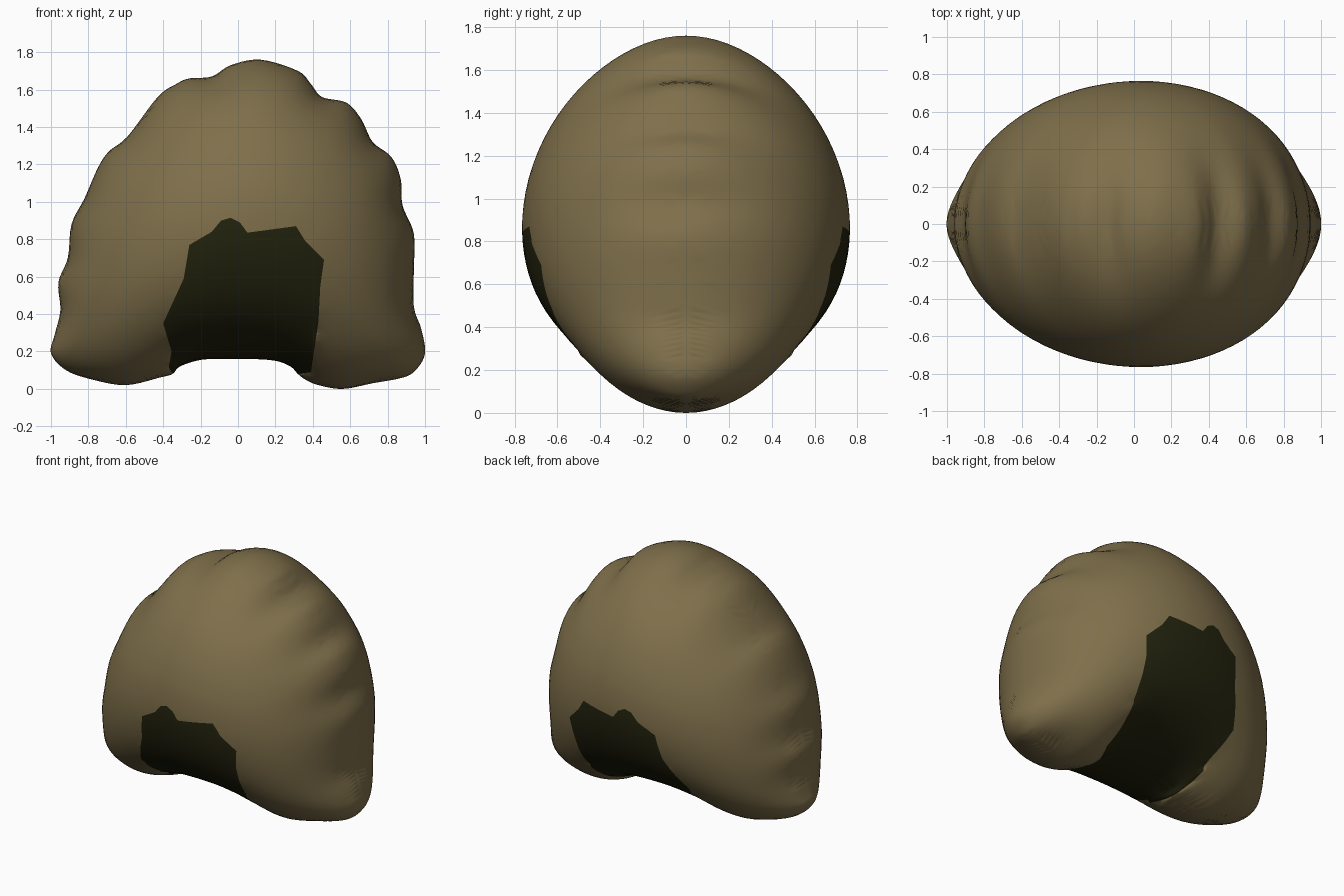
import bpy, bmesh, math
from mathutils import Vector
from mathutils.geometry import delaunay_2d_cdt

cube = bpy.data.objects.get("Cube")
if cube:
    bpy.data.objects.remove(cube, do_unlink=True)


def material(name, rgb):
    m = bpy.data.materials.new(name)
    m.use_nodes = True
    m.diffuse_color = (*rgb, 1)
    m.node_tree.nodes["Principled BSDF"].inputs["Base Color"].default_value = (*rgb, 1)
    m.node_tree.nodes["Principled BSDF"].inputs["Roughness"].default_value = 0.8
    return m


def smooth_loop(pts, steps):
    """Closed Catmull-Rom curve through the points."""
    out = []
    n = len(pts)
    for i in range(n):
        a, b, c, d = (pts[(i + k) % n] for k in (-1, 0, 1, 2))
        for s in range(steps):
            t = s / steps
            out.append(0.5 * (2 * b + (c - a) * t + (2 * a - 5 * b + 4 * c - d) * t ** 2
                              + (3 * b - a - 3 * c + d) * t ** 3))
    return out


def inside(p, poly):
    hit = False
    for a, b in zip(poly, poly[1:] + poly[:1]):
        if (a.y > p.y) != (b.y > p.y) and p.x < a.x + (p.y - a.y) / (b.y - a.y) * (b.x - a.x):
            hit = not hit
    return hit


# Lumpy mound outline, seen from the front (x, z)
left_slope = [(-1, .19), (-.98, .29), (-.95, .42), (-.96, .57), (-.91, .7), (-.89, .88),
              (-.82, 1.02), (-.75, 1.18), (-.69, 1.27), (-.59, 1.35), (-.43, 1.56),
              (-.33, 1.63), (-.26, 1.66), (-.14, 1.67), (-.04, 1.73), (.12, 1.76)]
right_slope = [(.32, 1.7), (.39, 1.63), (.45, 1.56), (.58, 1.53), (.66, 1.44), (.72, 1.32),
               (.82, 1.24), (.87, 1.12), (.88, .98), (.94, .83), (.94, .63), (.94, .44),
               (.98, .32), (1, .19)]
underside = [(.95, .1), (.88, .06), (.72, .03), (.56, 0), (.43, .02), (.36, .05), (.32, .08),
             (.28, .12), (.2, .15), (.07, .16), (-.07, .16), (-.2, .155), (-.31, .12),
             (-.35, .08), (-.42, .06), (-.6, .02), (-.78, .05), (-.92, .1)]
outline = [Vector(p) for p in left_slope + right_slope + underside]

# Dark cave mouth, from one foot of the arch to the other
mouth = [Vector(p) for p in (
    (-.35, .08), (-.37, .12), (-.355, .2), (-.4, .35), (-.29, .59), (-.26, .77), (-.14, .84),
    (-.09, .9), (-.04, .915), (.01, .89), (.05, .835), (.31, .87), (.36, .79), (.46, .69),
    (.44, .55), (.43, .36), (.39, .09), (.32, .08))]

CENTRE = Vector((0.04, 0.84))
HALF_DEPTH = 0.765
RINGS = 22

# Flat layout: outline, shrinking rings and mouth edge
rim = smooth_loop(outline, 5)
n = len(rim)
layout = list(rim)
edges = [(i, (i + 1) % n) for i in range(n)]
for k in range(1, RINGS):
    t = math.sin(k / RINGS * math.pi / 2)
    stride = 1 if t > 0.6 else 2 if t > 0.3 else 6
    layout += [CENTRE.lerp(p, t) for p in rim[::stride]]
layout.append(CENTRE)
for a, b in zip(mouth, mouth[1:]):
    steps = max(1, round((b - a).length / 0.03))
    start = len(layout)
    layout += [a.lerp(b, s / steps) for s in range(steps + 1)]
    edges += [(start + s, start + s + 1) for s in range(steps)]
flat_verts, _, tris, *_ = delaunay_2d_cdt(layout, edges, [], 1, 1e-4)

bm = bmesh.new()
verts = [bm.verts.new((p.x, 0, p.y)) for p in flat_verts]
mouth_area = mouth + [Vector((0.32, -0.1)), Vector((-0.35, -0.1))]
for tri in tris:
    f = bm.faces.new([verts[i] for i in tri])
    f.smooth = True
    c = f.calc_center_median()
    f.material_index = int(inside(Vector((c.x, c.z)), mouth_area))
bm.verts.index_update()

# Inflate: solve a membrane under even pressure, then take the square root
weights = [{} for _ in verts]
load = [0.0] * len(verts)
for f in bm.faces:
    area = max(f.calc_area(), 1e-9)
    for i in range(3):
        a, b, c = (f.verts[(i + k) % 3] for k in range(3))
        cot = (a.co - c.co).dot(b.co - c.co) / (4 * area)
        load[a.index] += area / 3
        for p, q in ((a.index, b.index), (b.index, a.index)):
            weights[p][q] = weights[p].get(q, 0) + cot
height = [0.0] * len(verts)
system = []
for v in bm.verts:
    if not v.is_boundary and v.link_faces:
        row = [(j, max(w, 1e-6)) for j, w in weights[v.index].items()]
        system.append((v.index, row, sum(w for _, w in row), load[v.index]))
for _ in range(500):
    for i, row, total, push in system:
        s = push
        for j, w in row:
            s += w * height[j]
        height[i] += 1.9 * (s / total - height[i])
peak = max(height)
for v in bm.verts:
    v.co.y = -HALF_DEPTH * math.sqrt(max(height[v.index], 0) / peak)

# Front half, mirrored to make the back
mesh = bpy.data.meshes.new("cave_mound")
bm.to_mesh(mesh)
bm.free()
mesh.materials.append(material("earth_brown", (0.212, 0.160, 0.070)))
mesh.materials.append(material("cave_dark", (0.0165, 0.0165, 0.0045)))
mound = bpy.data.objects.new("cave_mound", mesh)
bpy.context.collection.objects.link(mound)
mirror = mound.modifiers.new("back_half", 'MIRROR')
mirror.use_axis = (False, True, False)
mirror.merge_threshold = 0.0005
